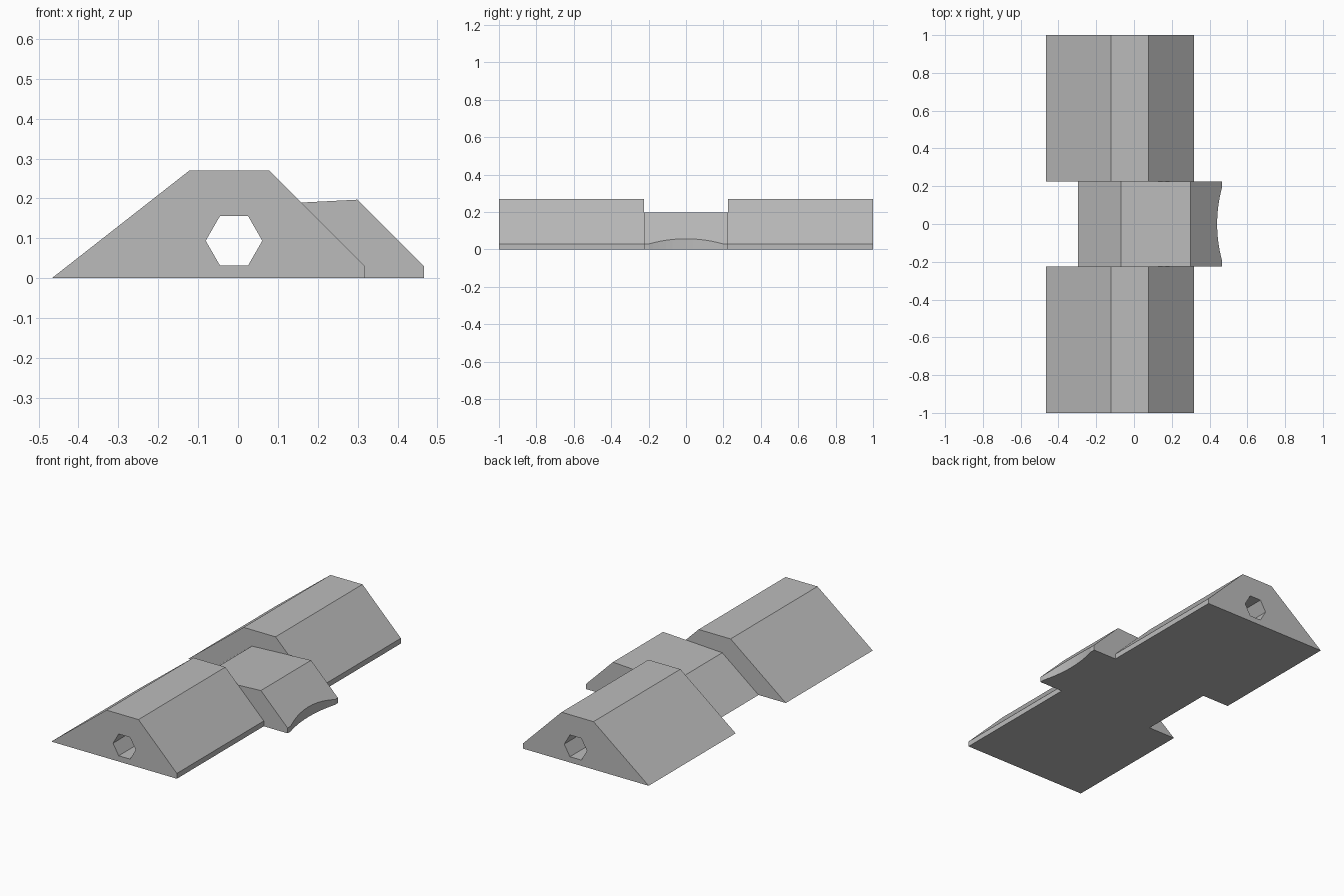
import bpy
import bmesh
import math

default = bpy.data.objects.get("Cube")
if default:
    bpy.data.objects.remove(default, do_unlink=True)

grey = bpy.data.materials.new("plain grey")
grey.use_nodes = True
colour = (0.5, 0.5, 0.5, 1)
grey.diffuse_color = colour
grey.node_tree.nodes["Principled BSDF"].inputs["Base Color"].default_value = colour


def prism(name, profile, y0, y1):
    """Extrude an x-z profile from y0 to y1."""
    bm = bmesh.new()
    base = bm.faces.new([bm.verts.new((x, y0, z)) for x, z in profile])
    ext = bmesh.ops.extrude_face_region(bm, geom=[base])
    moved = [g for g in ext["geom"] if isinstance(g, bmesh.types.BMVert)]
    bmesh.ops.translate(bm, verts=moved, vec=(0, y1 - y0, 0))
    bmesh.ops.recalc_face_normals(bm, faces=bm.faces[:])
    mesh = bpy.data.meshes.new(name)
    bm.to_mesh(mesh)
    bm.free()
    mesh.materials.append(grey)
    obj = bpy.data.objects.new(name, mesh)
    bpy.context.collection.objects.link(obj)
    return obj


def combine(target, other, operation):
    """Apply an exact boolean and remove the second object."""
    mod = target.modifiers.new(operation.lower(), "BOOLEAN")
    mod.operation = operation
    mod.solver = "EXACT"
    mod.object = other
    bpy.context.view_layer.objects.active = target
    bpy.ops.object.modifier_apply(modifier=mod.name)
    bpy.data.objects.remove(other, do_unlink=True)


HALF = 0.224  # half width of the middle section

# Lower middle section with the projecting nose
body = prism("wedge_body", [(-0.297, 0), (0.467, 0), (0.467, 0.03),
                            (0.3, 0.197), (-0.07, 0.178)], -HALF, HALF)

# Tall end blocks, mirrored front and back
end_profile = [(-0.467, 0), (0.318, 0), (0.318, 0.03), (0.078, 0.27), (-0.122, 0.27)]
for side in (-1, 1):
    block = prism("end_block", end_profile, *sorted((side * HALF, side)))
    combine(body, block, "UNION")

# Hexagonal bore along the whole length
hexagon = [(-0.01 + 0.071 * math.cos(math.radians(60 * i)),
            0.094 + 0.071 * math.sin(math.radians(60 * i))) for i in range(6)]
combine(body, prism("bore_cutter", hexagon, -1.1, 1.1), "DIFFERENCE")

# Shallow upright scoop in the nose
radius = 0.73
bpy.ops.mesh.primitive_cylinder_add(vertices=128, radius=radius, depth=1,
                                    location=(0.44 + radius, 0, 0))
scoop = bpy.context.object
scoop.name = "scoop_cutter"
scoop.data.materials.append(grey)
combine(body, scoop, "DIFFERENCE")
